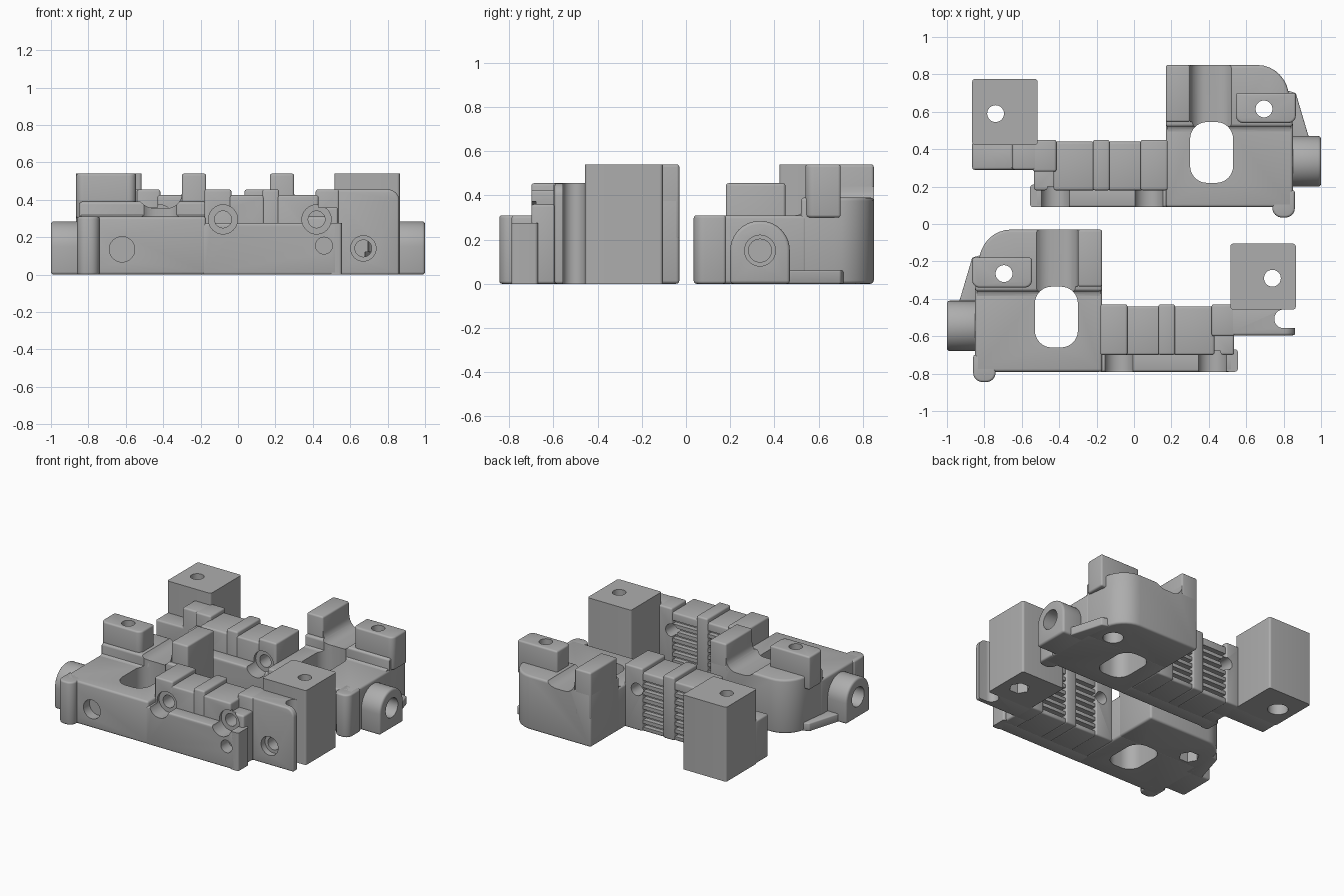
import bpy, bmesh, math
from mathutils import Matrix

if "Cube" in bpy.data.objects:
    bpy.data.objects.remove(bpy.data.objects["Cube"])

gray = bpy.data.materials.new("plain gray")
gray.diffuse_color = (0.42, 0.42, 0.42, 1)
gray.use_nodes = True
gray.node_tree.nodes["Principled BSDF"].inputs["Base Color"].default_value = gray.diffuse_color
AX = {'x': lambda u, v, w: (w, u, v), 'y': lambda u, v, w: (u, w, v), 'z': lambda u, v, w: (u, v, w)}


def prism(name, pts, axis, a, b, bevel=0.012):
    """Extrude a 2D outline from a to b along an axis."""
    bm = bmesh.new()
    f = AX[axis]
    lo = [bm.verts.new(f(u, v, a)) for u, v in pts]
    hi = [bm.verts.new(f(u, v, b)) for u, v in pts]
    n = len(pts)
    bm.faces.new(lo)
    bm.faces.new(hi)
    for i in range(n):
        j = (i + 1) % n
        bm.faces.new((lo[i], lo[j], hi[j], hi[i]))
    bmesh.ops.recalc_face_normals(bm, faces=bm.faces)
    me = bpy.data.meshes.new(name)
    bm.to_mesh(me)
    bm.free()
    ob = bpy.data.objects.new(name, me)
    bpy.context.collection.objects.link(ob)
    if bevel:
        m = ob.modifiers.new("bevel", 'BEVEL')
        m.width, m.segments, m.limit_method = bevel, 3, 'ANGLE'
        m.angle_limit = math.radians(40)
    return ob


def rect(u0, v0, u1, v1, r=(0, 0, 0, 0)):
    """Rectangle outline, corner radii: low-left, low-right, top-right, top-left."""
    pts = []
    for k, (u, v, su, sv) in enumerate([(u0, v0, 1, 1), (u1, v0, -1, 1), (u1, v1, -1, -1), (u0, v1, 1, -1)]):
        if not r[k]:
            pts.append((u, v))
            continue
        for i in range(9):
            t = math.pi + k * math.pi / 2 + i * math.pi / 16
            pts.append((u + su * r[k] + r[k] * math.cos(t), v + sv * r[k] + r[k] * math.sin(t)))
    return pts


def box(name, x0, x1, y0, y1, z0, z1, bevel=0.012):
    return prism(name, rect(x0, y0, x1, y1), 'z', z0, z1, bevel)


def ring(u, v, r, n=32):
    return [(u + r * math.cos(2 * math.pi * i / n), v + r * math.sin(2 * math.pi * i / n)) for i in range(n)]


def hole(axis, u, v, r, a, b, n=32):
    return prism("cutter", ring(u, v, r, n), axis, a, b, 0)


def build(front):
    parts, cutters = [], []

    def add(ob, *cuts):
        for c in cuts:
            c.hide_render = True
            m = ob.modifiers.new("cut", 'BOOLEAN')
            m.operation, m.solver, m.object = 'DIFFERENCE', 'EXACT', c
            if c not in cutters:
                cutters.append(c)
        parts.append(ob)

    sides = 6 if front else 32          # nut pockets are hexagonal on one half only
    window = prism("cutter", rect(-.53, -.66, -.30, -.335, (.09,) * 4), 'z', -.1, .7, 0)
    post_hole = hole('z', -.695, -.265, .045, -.1, .7)
    post_nut = hole('z', -.695, -.265, .068, -.1, .12, sides)
    side_hole = hole('x', -.545, .15, .07, -1.1, -.9)
    side_bore = hole('x', -.545, .15, .052, -1.1, -.7)
    screw = [hole('y', x, .295, .045, -.9, -.3) for x in (-.08, .42)]
    recess = [hole('y', x, .295, .078, -.9, -.68) for x in (-.08, .42)]

    # main body: low slab with a rounded rear corner
    base = [(-.85, -.79), (-.17, -.79), (-.17, -.335), (-.85, -.335)]
    add(prism("body_slab", base, 'z', 0, .31, .015), window, side_bore,
        hole('y', -.62, .135, .068, -.9, -.72))
    corner = [(-.66 - .17 * math.sin(t * math.pi / 16), -.21 + .18 * math.cos(t * math.pi / 16)) for t in range(9)]
    rear = [(-.17, -.36), (-.17, -.03)] + corner + [(-.85, -.36)]
    add(prism("body_rear", rear, 'z', 0, .39, .015), window, post_hole, post_nut,
        prism("cutter", rect(-.545, .355, -.30, .8, (.1, .08, 0, 0)), 'y', -.5, .1, 0))
    # curved cradle sides: tall inner post and drilled outer post
    add(box("inner_post", -.30, -.17, -.335, -.03, .2, .54))
    inner = [(-.30, .35), (-.30, .44)] + [(-.38 + .08 * math.cos(i * math.pi / 16), .435 - .08 * math.sin(i * math.pi / 16)) for i in range(1, 9)]
    add(prism("cradle_fillet_inner", inner, 'y', -.335, -.03, 0), window)
    add(prism("outer_post", rect(-.865, -.34, -.545, -.18, (.04, .04, .0, .0)), 'z', .3, .54, .012), post_hole)
    # concave blend in front of the posts
    cove = [(-.33, .30), (-.385, .30), (-.385, .31)] + \
           [(-.385 + .045 * math.sin(i * math.pi / 12), .355 - .045 * math.cos(i * math.pi / 12)) for i in range(1, 7)] + [(-.33, .355)]
    add(prism("post_cove", cove, 'x', -.84, -.18, 0), window)
    # corner lug, arched side boss and its low skirt
    add(prism("corner_lug", rect(-.86, -.845, -.74, -.70, (.05, .05, 0, 0)), 'z', 0, .31))
    arch = [(-.68, 0), (-.41, 0)] + [(-.545 + .135 * math.cos(i * math.pi / 20), .15 + .135 * math.sin(i * math.pi / 20)) for i in range(21)]
    add(prism("side_boss", arch, 'x', -1, -.82, .015), side_hole, side_bore)
    add(prism("boss_skirt", [(-.94, -.43), (-.93, -.40), (-.865, -.18), (-.80, -.16), (-.80, -.43)], 'z', 0, .06, .008))

    # front wall with scooped screw seats and an end lug
    small = hole('y', .46, .155, .045, -.9, -.70)
    add(box("front_wall", -.19, .53, -.79, -.68, 0, .275), small, *recess)
    add(prism("wall_end_lug", rect(.49, -.79, .555, -.67, (.015,) * 4), 'z', 0, .275, 0), small, *recess[1:])
    add(box("wall_neck", .42, .535, -.70, -.58, 0, .36), small, *recess[1:], screw[1])

    # slatted middle: low bays and raised bands
    for n, (x0, x1) in enumerate([(-.05, .14), (.21, .43)]):
        grooves = [box("cutter", x0 - .02, x1 + .02, -.475, -.40, z, z + .026, 0) for z in [.03 + .052 * i for i in range(7)]]
        add(box("slatted_bay_%d" % (n + 1), x0, x1, -.70, -.44, 0, .425), *grooves, *recess, *screw)
    for n, (x0, x1) in enumerate([(-.18, -.035), (.13, .22)]):
        add(box("raised_band_%d" % (n + 1), x0, x1, -.70, -.43, 0, .455), *(recess[:1] + screw[:1] if n == 0 else []))

    # end web, plate and tall drilled block
    add(box("end_web", .415, .54, -.60, -.43, 0, .455), screw[1])
    bolt = [hole('y', .67, .14, .068, -.9, -.55), hole('y', .67, .14, .045, -.9, -.3)]
    if front:
        add(prism("end_plate", rect(.50, 0, .862, .455, (0, 0, .06, 0)), 'y', -.595, -.44), *bolt,
            hole('z', .80, -.507, .05, -.1, .7), box("cutter", .80, .9, -.557, -.40, -.1, .7, 0))
    else:
        step = [(.50, 0), (.865, 0), (.865, .31), (.65, .31), (.65, .455), (.50, .455)]
        add(prism("end_plate", step, 'y', -.59, -.44), *bolt)
    add(prism("tall_block", rect(.515, -.457, .865, -.105, (.015,) * 4), 'z', 0, .54, 0),
        hole('z', .74, -.29, .045, -.1, .7), hole('z', .74, -.29, .068, -.1, .12, sides), bolt[1])

    # bake the modifiers; the other half is mirrored and moved back
    bpy.context.view_layer.update()
    deps = bpy.context.evaluated_depsgraph_get()
    baked = [bpy.data.meshes.new_from_object(o.evaluated_get(deps)) for o in parts]
    for o, me in zip(parts, baked):
        o.modifiers.clear()
        if not front:
            me.transform(Matrix.Translation((0, .88, 0)) @ Matrix.Diagonal((-1, 1, 1, 1)))
            me.flip_normals()
        me.materials.clear()
        me.materials.append(gray)
        me.shade_smooth()
        me.set_sharp_from_angle(angle=math.radians(32))
        o.data = me
        o.name = ("front_" if front else "rear_") + o.name.split(".")[0]
    for c in cutters:
        bpy.data.objects.remove(c)


build(True)
build(False)
